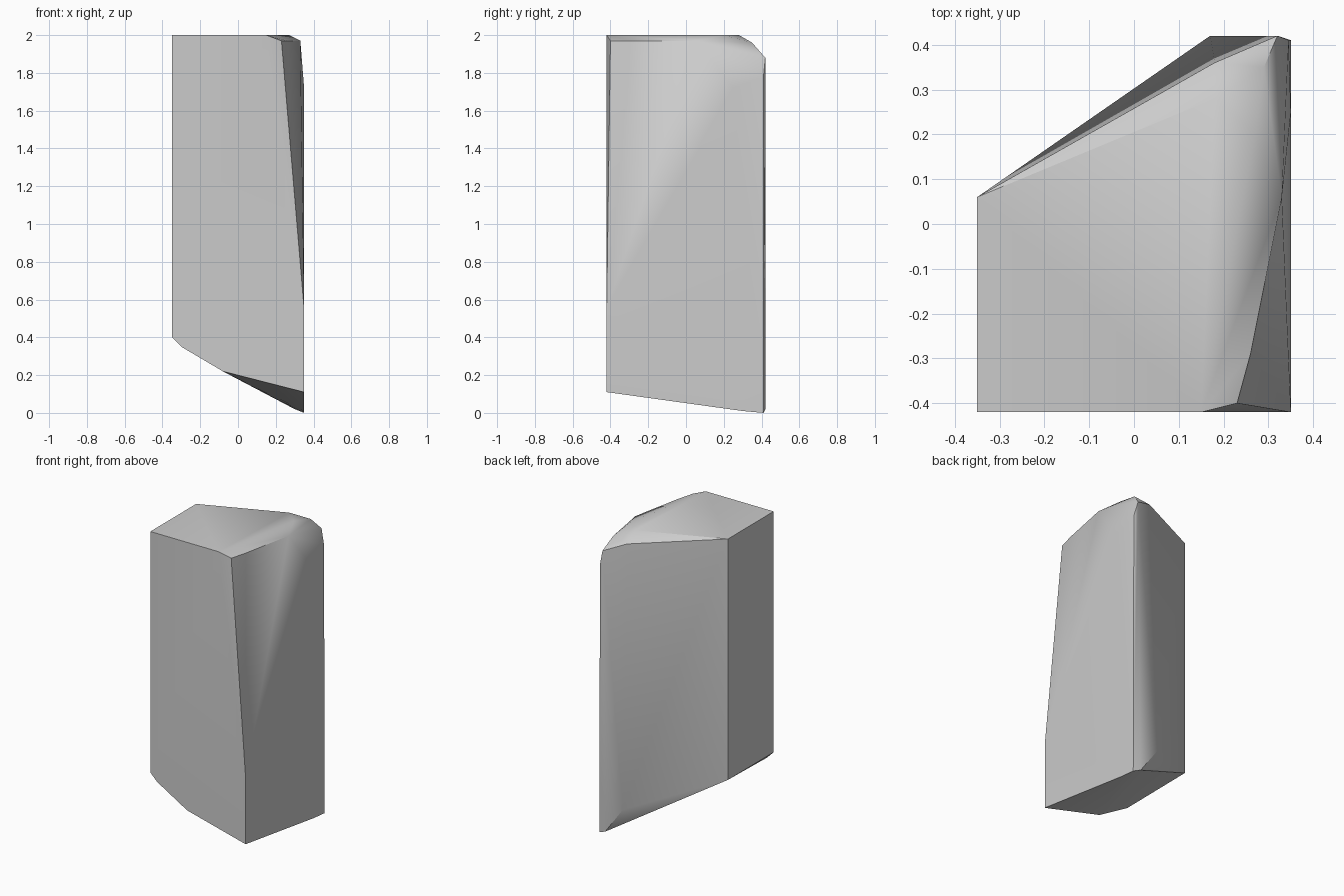
import bpy, bmesh, math

cube = bpy.data.objects.get("Cube")
if cube:
    bpy.data.objects.remove(cube, do_unlink=True)

# Stone colour
stone = bpy.data.materials.new("stone grey")
stone.use_nodes = True
grey = (0.6, 0.6, 0.6, 1)
stone.diffuse_color = grey
stone.node_tree.nodes["Principled BSDF"].inputs["Base Color"].default_value = grey

# Corners of the cut block
W, D = 0.35, 0.42
flat_top = [(-W, -D, 2), (0.15, -D, 2), (-W, 0.06, 2), (0.18, 0.28, 2), (0.27, 0.2, 2)]
worn_rim = [(0.23, -0.4, 1.97), (0.26, -0.29, 1.97), (0.33, 0.06, 1.97),
            (0.29, 0.35, 1.96), (0.18, 0.36, 1.94), (0.32, D, 1.88)]
sides = [(W, -D, 0.55), (W, 0.25, 1.72), (0.345, 0.41, 1.78), (0.17, D, 0.2)]
slanted_base = [(-W, -D, 0.4), (-0.3, -D, 0.35), (-0.08, -D, 0.22), (W, -D, 0.11),
                (W, 0.3, 0.01), (W, 0.41, 0), (0.3, D, 0.02), (-W, 0.06, 0.4)]

# Stone block as a convex hull of its corners
bm = bmesh.new()
for co in flat_top + worn_rim + sides + slanted_base:
    bm.verts.new(co)
bmesh.ops.convex_hull(bm, input=bm.verts[:])
loose = [v for v in bm.verts if not v.link_faces]
bmesh.ops.delete(bm, geom=loose, context="VERTS")
bmesh.ops.dissolve_limit(bm, angle_limit=math.radians(0.5),
                         verts=bm.verts[:], edges=bm.edges[:])
bmesh.ops.recalc_face_normals(bm, faces=bm.faces[:])
mesh = bpy.data.meshes.new("stone_block")
bm.to_mesh(mesh)
bm.free()
mesh.materials.append(stone)

block = bpy.data.objects.new("stone_block", mesh)
bpy.context.collection.objects.link(block)
bpy.context.view_layer.objects.active = block
block.select_set(True)
bpy.ops.object.shade_smooth_by_angle(angle=math.radians(35))
